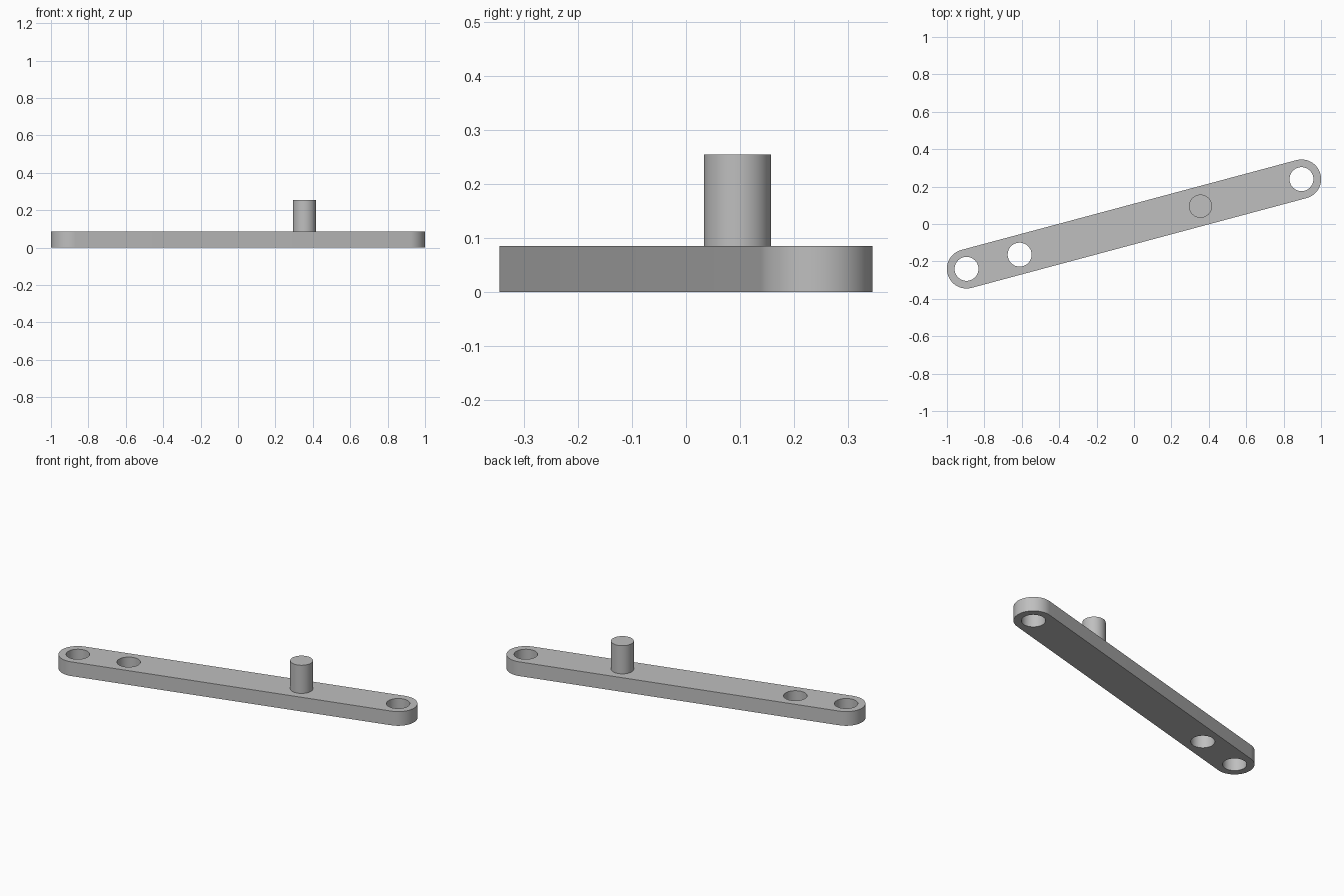
import bpy, bmesh
from math import sin, cos, pi, radians

cube = bpy.data.objects.get("Cube")
if cube:
    bpy.data.objects.remove(cube, do_unlink=True)

TILT = radians(15)      # the bar's turn about z
REACH = 0.927           # centre to each end hole
END_R = 0.105
HOLE_R = 0.064
THICK = 0.085
PIN_TOP = 0.254

grey = bpy.data.materials.new("plain grey")
grey.use_nodes = True
colour = (0.52, 0.52, 0.52, 1)
grey.diffuse_color = colour
grey.node_tree.nodes["Principled BSDF"].inputs["Base Color"].default_value = colour


def arc(cx, r, start, sweep, n):
    return [(cx + r * cos(start + sweep * i / n), r * sin(start + sweep * i / n))
            for i in range(n + 1)]


def plate(name, loops, z0, z1):
    """Fill closed outlines (inner ones become holes) and extrude from z0 to z1."""
    curve = bpy.data.curves.new(name, "CURVE")
    curve.dimensions = "2D"
    curve.fill_mode = "BOTH"
    curve.extrude = (z1 - z0) / 2
    for loop in loops:
        spline = curve.splines.new("POLY")
        spline.points.add(len(loop) - 1)
        for point, (x, y) in zip(spline.points, loop):
            point.co = (x, y, 0, 1)
        spline.use_cyclic_u = True
    obj = bpy.data.objects.new(name, curve)
    bpy.context.collection.objects.link(obj)
    bpy.ops.object.select_all(action="DESELECT")
    obj.select_set(True)
    bpy.context.view_layer.objects.active = obj
    bpy.ops.object.convert(target="MESH")
    obj = bpy.context.object
    bm = bmesh.new()
    bm.from_mesh(obj.data)
    bmesh.ops.remove_doubles(bm, verts=bm.verts, dist=0.0001)
    bmesh.ops.recalc_face_normals(bm, faces=bm.faces)
    bm.to_mesh(obj.data)
    bm.free()
    obj.data.materials.clear()
    obj.data.materials.append(grey)
    bpy.ops.object.shade_smooth_by_angle(angle=radians(30))
    obj.location.z = (z0 + z1) / 2
    obj.rotation_euler.z = TILT
    return obj


def circle(cx, r):
    return arc(cx, r, 0, 2 * pi, 48)[:-1]


# Round-ended bar with three through holes
outline = arc(REACH, END_R, -pi / 2, pi, 32) + arc(-REACH, END_R, pi / 2, pi, 32)
holes = [circle(x, HOLE_R) for x in (-REACH, -0.633, REACH)]
plate("link_bar", [outline] + holes, 0, THICK)

# Upright pin standing on the bar
plate("upright_pin", [circle(0.368, 0.062)], THICK, PIN_TOP)
